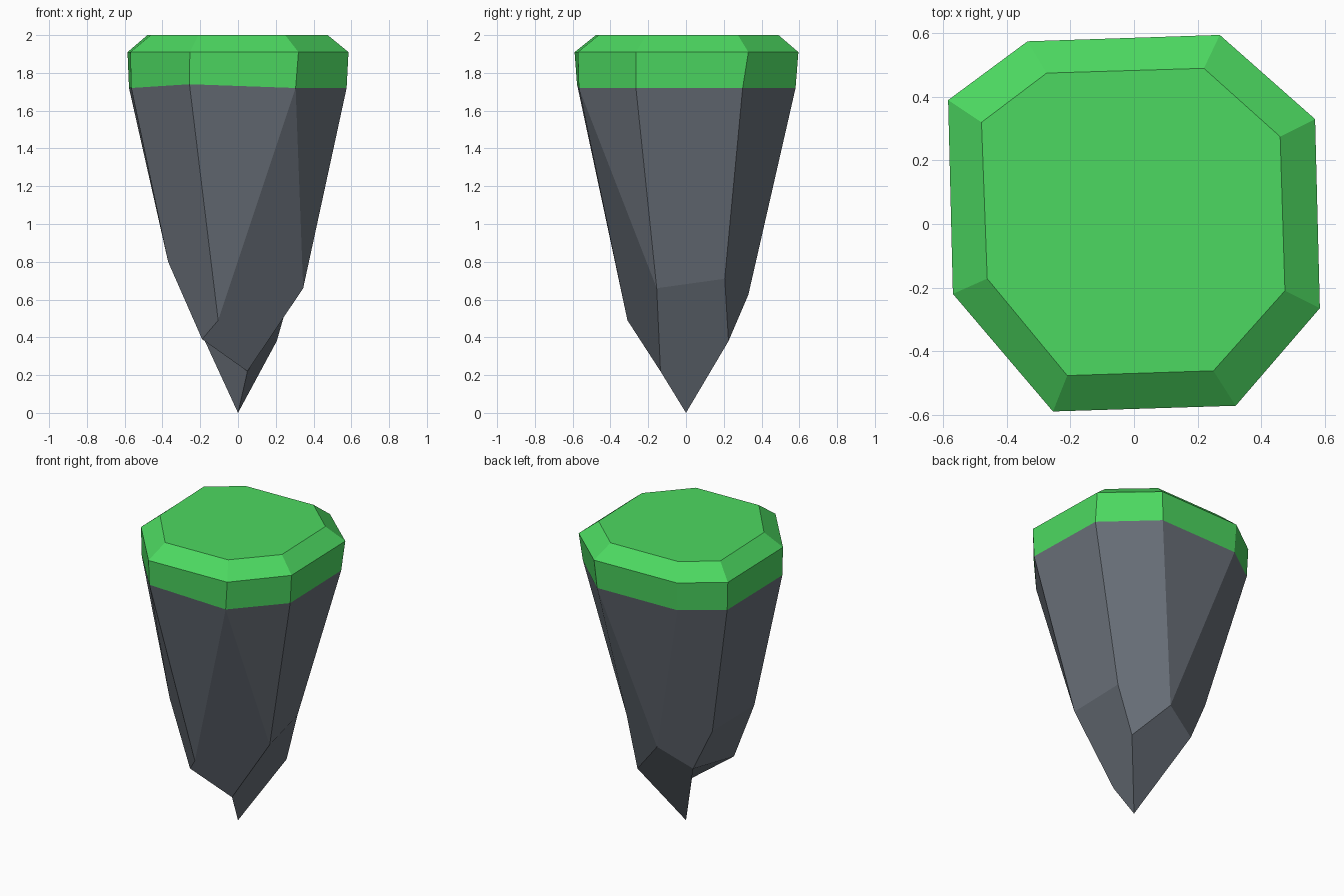
import bpy
import bmesh

cube = bpy.data.objects.get("Cube")
if cube:
    bpy.data.objects.remove(cube, do_unlink=True)


def make_material(name, color):
    mat = bpy.data.materials.new(name)
    mat.use_nodes = True
    mat.diffuse_color = color
    mat.node_tree.nodes["Principled BSDF"].inputs["Base Color"].default_value = color
    return mat


def make_object(name, points, faces, mat):
    """Flat-shaded solid; faces are strings of one-letter corner names."""
    bm = bmesh.new()
    verts = {key: bm.verts.new(co) for key, co in points.items()}
    for face in faces:
        bm.faces.new([verts[key] for key in face])
    bmesh.ops.recalc_face_normals(bm, faces=bm.faces)
    mesh = bpy.data.meshes.new(name)
    bm.to_mesh(mesh)
    bm.free()
    mesh.materials.append(mat)
    obj = bpy.data.objects.new(name, mesh)
    bpy.context.collection.objects.link(obj)
    return obj


grass = make_material("grass green", (0.073, 0.69, 0.119, 1))
stone = make_material("slate grey", (0.145, 0.165, 0.195, 1))

# Uneven octagon outlines, counter-clockwise from the front right corner
RIM = [(0.32, -0.572), (0.585, -0.265), (0.57, 0.33), (0.27, 0.595),
       (-0.335, 0.575), (-0.585, 0.39), (-0.57, -0.22), (-0.255, -0.59)]
TOP = [(0.25, -0.462), (0.475, -0.21), (0.46, 0.275), (0.22, 0.49),
       (-0.275, 0.475), (-0.48, 0.32), (-0.462, -0.172), (-0.21, -0.477)]
SEAM = [(0.305, -0.567), (0.575, -0.265), (0.56, 0.30), (0.257, 0.58),
        (-0.33, 0.563), (-0.577, 0.385), (-0.565, -0.22), (-0.257, -0.577)]


def ring(names, outline, z):
    return {n: (x, y, z) for n, (x, y) in zip(names, outline)}


seam = ring("ABCDEFGH", SEAM, 1.72)
seam["H"] = (*SEAM[-1], 1.74)

# Grass cap: sloping side band, chamfer and flat top
rings = ["ABCDEFGH", "IJKLMNOP", "QRSTUVWX"]
cap_points = {**seam, **ring(rings[1], RIM, 1.91), **ring(rings[2], TOP, 2.0)}
cap_faces = [rings[2], rings[0][::-1]]
for low, high in zip(rings, rings[1:]):
    for i in range(8):
        j = (i + 1) % 8
        cap_faces.append(low[i] + low[j] + high[j] + high[i])
make_object("grass_cap", cap_points, cap_faces, grass)

# Rock body: faceted spike; lower case letters are the broken lower corners
rock_points = {
    **seam,
    "a": (0.05, -0.135, 0.22), "b": (0.345, -0.155, 0.66),
    "c": (0.30, 0.205, 0.71), "d": (0.205, 0.225, 0.38),
    "e": (-0.015, 0.33, 0.625), "f": (-0.365, 0.24, 0.79),
    "g": (-0.37, -0.20, 0.80), "h": (-0.105, -0.31, 0.49),
    "p": (-0.19, -0.24, 0.39), "q": (-0.235, 0.26, 0.51),
    "t": (0, 0, 0),
}
rock_faces = ["ABCDEFGH", "ABb", "AbaphH"[:5], "HAh", "GHhpg", "FGgf", "fgpq",
              "EFfqe", "DEe", "CDedc", "BCcb", "bcdta", "deqt", "qpa", "qat"]
make_object("rock_spike", rock_points, rock_faces, stone)
